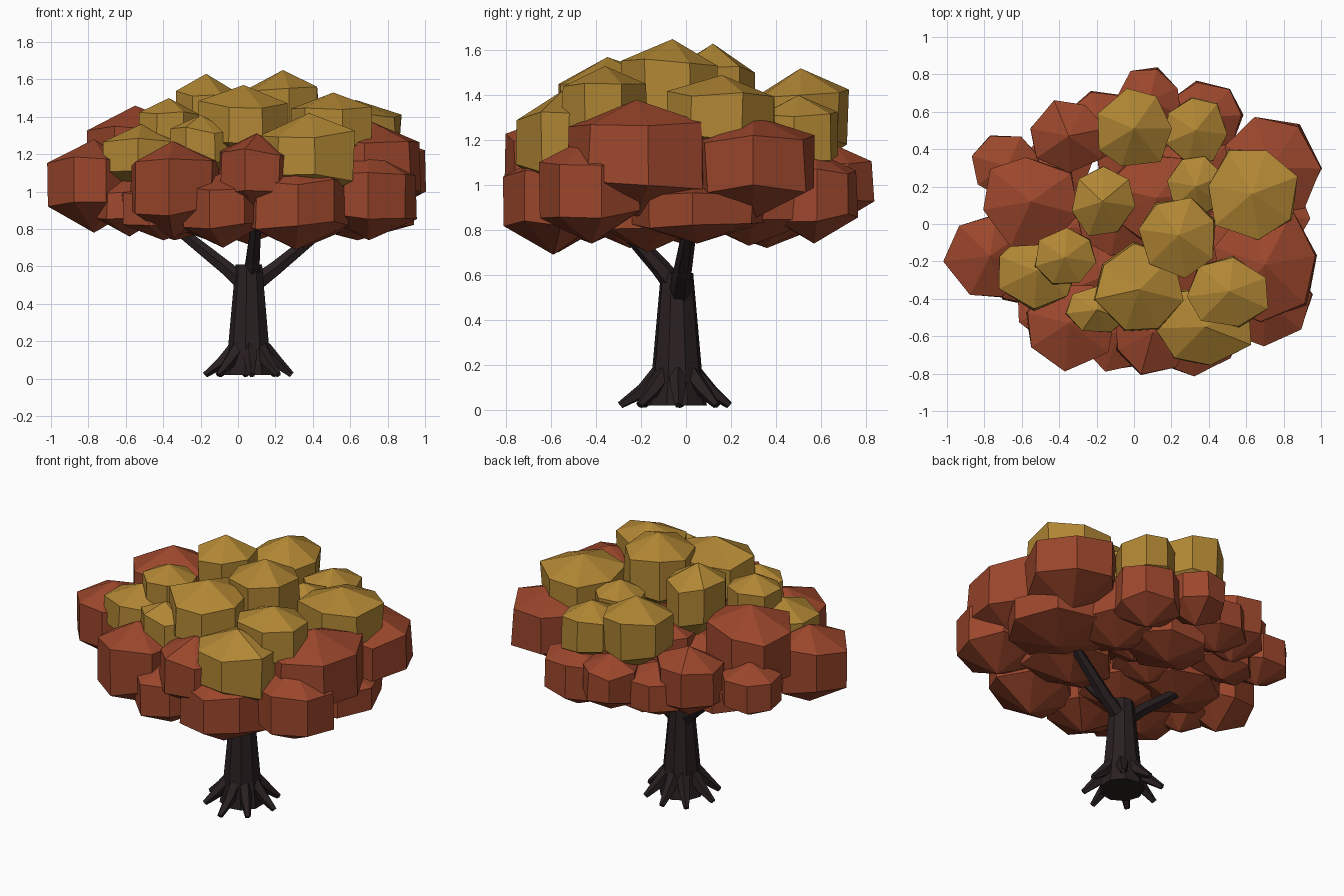
import bpy, bmesh, math, random
from mathutils import Vector

random.seed(7)
cube = bpy.data.objects.get("Cube")
if cube:
    bpy.data.objects.remove(cube, do_unlink=True)


def make_material(name, colour):
    mat = bpy.data.materials.new(name)
    mat.use_nodes = True
    rgba = (*colour, 1)
    mat.diffuse_color = rgba
    for node in mat.node_tree.nodes:
        if node.type == 'BSDF_PRINCIPLED':
            node.inputs["Base Color"].default_value = rgba
            node.inputs["Roughness"].default_value = 0.9
    return mat


bark = make_material("dark bark", (.022, .014, .015))
rust = make_material("rust leaves", (.33, .062, .025))
gold = make_material("gold leaves", (.44, .24, .034))


def finish(bm, name, mat):
    bmesh.ops.recalc_face_normals(bm, faces=bm.faces)
    mesh = bpy.data.meshes.new(name)
    bm.to_mesh(mesh)
    bm.free()
    mesh.materials.append(mat)
    obj = bpy.data.objects.new(name, mesh)
    bpy.context.collection.objects.link(obj)
    return obj


def bridge(bm, lower, upper):
    count = len(lower)
    for i in range(count):
        j = (i + 1) % count
        bm.faces.new((lower[i], lower[j], upper[j], upper[i]))


def fan(bm, ring, tip):
    for i in range(len(ring)):
        bm.faces.new((ring[i], ring[(i + 1) % len(ring)], tip))


def clump(name, mat, x, y, rx, ry, bottom, top, start, sides=7):
    """Faceted leaf clump: two uneven rings closed by a point above and below."""
    bm = bmesh.new()
    height = top - bottom
    bulge = [random.uniform(.98, 1.08) for _ in range(sides)]
    turn = [random.uniform(-.1, .1) for _ in range(sides)]
    rings = []
    for level, width in ((.28, 1), (.77, 1)):
        ring = []
        for i in range(sides):
            a = start + math.tau * i / sides + turn[i]
            r = width * bulge[i] * random.uniform(.95, 1.03)
            z = bottom + height * (level + random.uniform(-.05, .05))
            ring.append(bm.verts.new((x + rx * r * math.cos(a),
                                      y + ry * r * math.sin(a), z)))
        rings.append(ring)
    bridge(bm, *rings)
    fan(bm, rings[0], bm.verts.new((x, y, bottom)))
    fan(bm, rings[1], bm.verts.new((x, y, top)))
    return finish(bm, name, mat)


def limb(name, points, radii, sides):
    """Tapering faceted tube through a short list of points."""
    bm = bmesh.new()
    rings = []
    axis = (Vector(points[-1]) - Vector(points[0])).normalized()
    spin = Vector((0, 0, 1)).rotation_difference(axis)
    for point, radius in zip(points, radii):
        ring = []
        for i in range(sides):
            a = math.tau * (i + .5) / sides
            offset = Vector((math.cos(a), math.sin(a), 0)) * radius
            ring.append(bm.verts.new(Vector(point) + spin @ offset))
        rings.append(ring)
    for lower, upper in zip(rings, rings[1:]):
        bridge(bm, lower, upper)
    bm.faces.new(rings[0])
    bm.faces.new(rings[-1])
    return finish(bm, name, bark)


# Trunk
cx, cy = .06, -.04
limb("trunk", [(cx, cy, .02), (cx, cy, .18), (cx, cy, .61)], [.135, .112, .073], 9)

# Branches
limb("left_branch", [(.08, -.03, .5), (.2, -.02, .59), (.48, .02, .82)], [.05, .042, .03], 6)
limb("right_branch", [(.04, -.03, .5), (-.06, -.02, .59), (-.36, .02, .83)], [.05, .042, .03], 6)
limb("front_branch", [(.07, -.03, .53), (.08, -.12, .64), (.1, -.32, .86)], [.05, .042, .03], 6)

# Roots spread around the foot of the trunk
root_count = 8
for i in range(root_count):
    a = math.tau * (i + .1) / root_count + random.uniform(-.15, .15)
    reach = random.uniform(.22, .26)
    along = [(cx + r * math.cos(a), cy + r * math.sin(a), z)
             for r, z in ((.08, .16), (.15, .085), (reach, .02))]
    limb(f"root_{i + 1}", along, [.042, .034, .017], 5)

# Rust clumps: x, y, half width, half depth, bottom, top, turn
rust_outer = [
    (.70, -.22, .27, .32, .86, 1.38, .2), (.73, .3, .26, .27, .85, 1.31, 0),
    (.7, -.42, .26, .24, .74, 1.22, .2), (-.35, -.53, .24, .24, .75, 1.27, -1.6),
    (.1, -.58, .21, .22, .87, 1.31, -1.8), (.31, -.59, .27, .23, .69, 1.16, -1.6),
    (-.08, -.57, .22, .22, .7, 1.1, -1), (-.77, -.17, .23, .23, .78, 1.28, 3.3),
    (-.55, .12, .26, .25, .9, 1.46, 1.6), (-.68, .31, .19, .18, .85, 1.2, 2),
    (-.58, -.28, .17, .16, .76, 1.08, 4), (-.35, .47, .2, .2, .82, 1.27, 2),
    (.08, .66, .17, .17, .82, 1.18, 1.3), (.38, .57, .2, .2, .74, 1.15, .9),
    (-.18, .53, .2, .18, .8, 1.15, 1.9),
]
rust_inner = [
    (.64, .05, .3, .3, .74, 1.03, 0), (.12, .14, .28, .24, .8, 1.25, 1),
    (.05, .36, .25, .22, .72, 1.06, 2), (-.34, -.02, .27, .24, .74, 1.06, 0),
    (-.1, -.25, .28, .22, .72, 1.1, 1), (.35, -.17, .28, .25, .7, 1.12, 2),
    (.37, .28, .25, .25, .73, 1.1, 0), (-.08, .03, .23, .2, .77, 1.16, 1),
    (-.42, .3, .2, .16, .8, 1.05, 2), (-.4, -.42, .25, .22, .74, 1.05, 0),
]
for label, group in (("outer", rust_outer), ("inner", rust_inner)):
    for i, values in enumerate(group):
        clump(f"rust_{label}_clump_{i + 1}", rust, *values)

# Gold clumps on the crown
gold_crown = [
    (.24, -.06, .21, .22, 1.18, 1.65, 1.3), (-.17, .12, .17, .19, 1.16, 1.63, 1.6),
    (.03, -.35, .24, .24, 1.12, 1.57, 1.6), (.51, -.36, .22, .19, 1.15, 1.53, 1.4),
    (0, .51, .21, .21, 1.05, 1.52, 1.8), (.63, .16, .24, .25, 1.1, 1.49, 1.2),
    (-.37, -.18, .17, .15, 1.15, 1.5, 1.6), (-.2, -.46, .16, .13, 1.05, 1.41, 3.3),
    (-.52, -.25, .22, .2, 1.0, 1.36, 2.8), (.38, -.55, .25, .21, .94, 1.42, -.5),
    (.33, .5, .17, .18, 1.02, 1.4, .8), (.33, .2, .15, .16, 1.08, 1.42, 1.2),
]
for i, values in enumerate(gold_crown):
    clump(f"gold_clump_{i + 1}", gold, *values)
